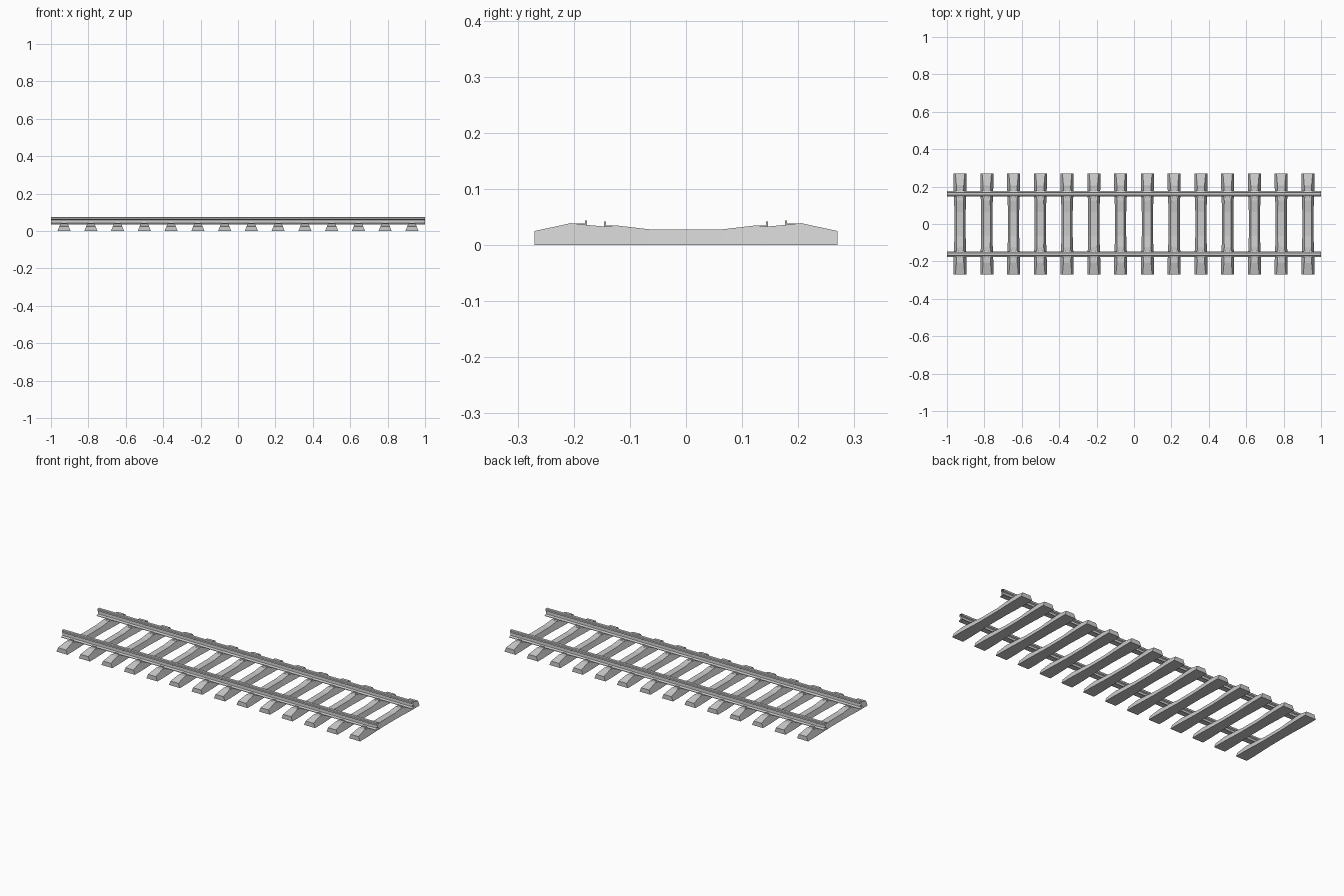
import bpy, bmesh

if "Cube" in bpy.data.objects:
    bpy.data.objects.remove(bpy.data.objects["Cube"])

def make(name, sections, caps=True, close=True):
    """Skin matching cross-sections into one flat-faced object."""
    bm = bmesh.new()
    rings = [[bm.verts.new(p) for p in s] for s in sections]
    n = len(rings[0])
    for a, b in zip(rings, rings[1:]):
        for i in range(n):
            j = (i + 1) % n
            bm.faces.new((a[i], a[j], b[j], b[i]))
    if caps:
        bm.faces.new(rings[0])
        bm.faces.new(rings[-1])
    bmesh.ops.recalc_face_normals(bm, faces=bm.faces)
    me = bpy.data.meshes.new(name)
    bm.to_mesh(me)
    bm.free()
    ob = bpy.data.objects.new(name, me)
    bpy.context.collection.objects.link(ob)
    return ob

# Sleeper stations: distance from centre, top height, bottom half width
half = [(0.065, 0.028, 0.030), (0.125, 0.035, 0.032), (0.145, 0.033, 0.033),
        (0.178, 0.036, 0.034), (0.205, 0.039, 0.035), (0.27, 0.025, 0.035)]
stations = [(-y, z, w) for y, z, w in reversed(half)] + half
sections = []
for y, z, w in stations:
    t = w - 0.4 * z
    sections.append([(-w, y, 0), (w, y, 0), (t, y, z), (-t, y, z)])
sleeper = make("sleeper", sections)

# Rail clips: L-shaped shoulders on both sides of each rail foot
outer = [(0.200, 0.034), (0.200, 0.038), (0.180, 0.038), (0.180, 0.044),
         (0.1765, 0.044), (0.1765, 0.034)]
inner = [(0.130, 0.031), (0.130, 0.035), (0.143, 0.035), (0.143, 0.042),
         (0.1465, 0.042), (0.1465, 0.031)]
clips = []
for s, side in ((1, "back"), (-1, "front")):
    for prof, label in ((outer, "outer"), (inner, "inner")):
        clips.append(make(f"clip_{label}_{side}",
                          [[(x, s * y, z) for y, z in prof] for x in (-0.012, 0.012)]))

# Repeat the sleeper and its clips along the track
N, X0 = 14, -0.93
step = -2 * X0 / (N - 1)
for ob in [sleeper] + clips:
    ob.location.x = X0
    m = ob.modifiers.new("repeat", 'ARRAY')
    m.count = N
    m.use_relative_offset = False
    m.use_constant_offset = True
    m.constant_offset_displace = (step, 0, 0)

# Rails: open-ended extruded profile, foot, web and head
right = [(0.0155, 0.036), (0.0155, 0.039), (0.004, 0.044), (0.003, 0.059),
         (0.010, 0.063), (0.010, 0.072), (0.007, 0.075)]
profile = right + [(-y, z) for y, z in reversed(right)]
for s, side in ((1, "back"), (-1, "front")):
    make(f"rail_{side}",
         [[(x, s * (0.1615 + y), z) for y, z in profile] for x in (-1, 1)], caps=False)
